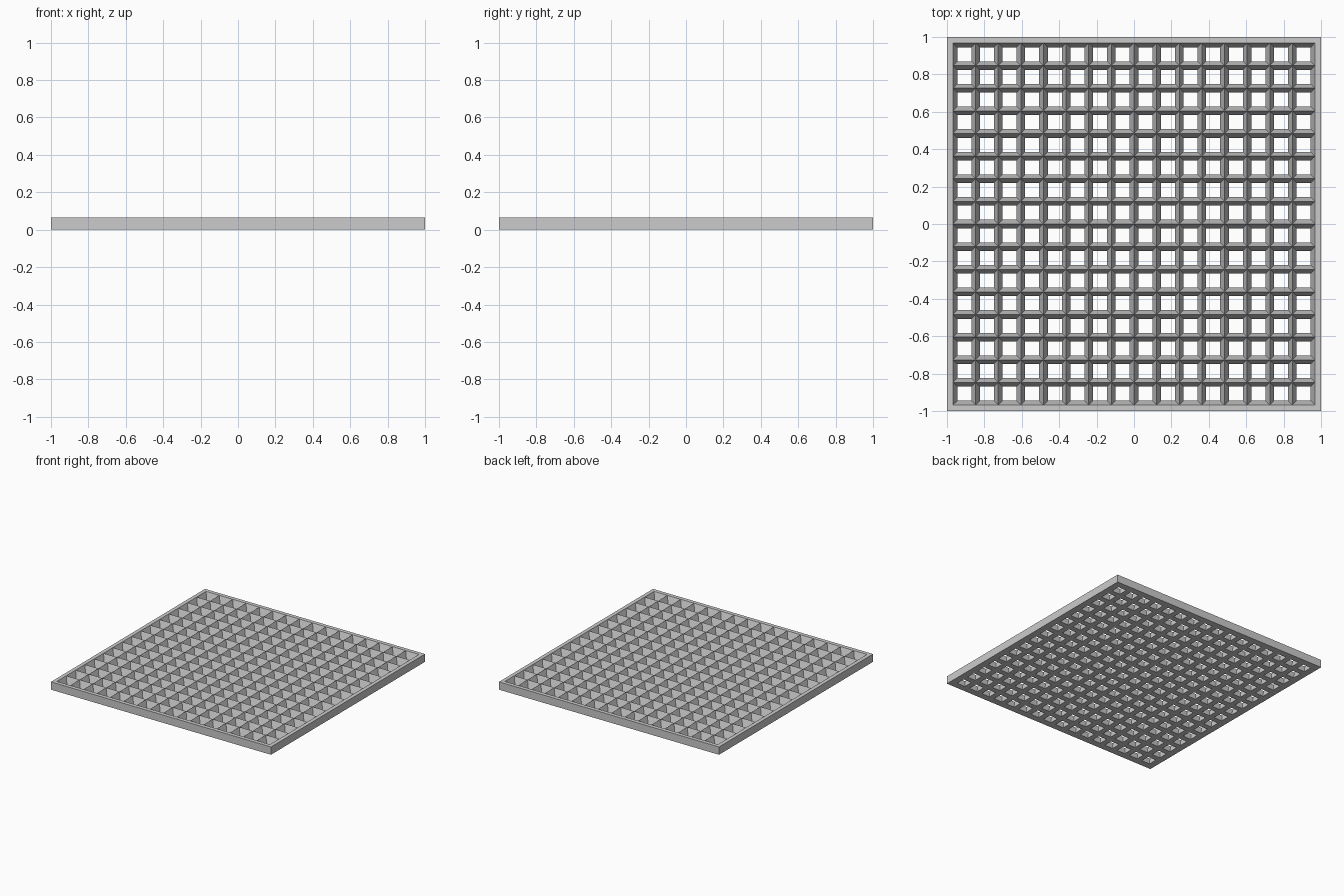
import bpy, bmesh

if "Cube" in bpy.data.objects:
    bpy.data.objects.remove(bpy.data.objects["Cube"])

N = 16            # cells per side
HEIGHT = 0.064
INNER = 0.968     # half width inside the flat rim
PITCH = 2 * INNER / N
HOLE = 0.0375     # half width of each opening

grey = bpy.data.materials.new("light grey")
grey.diffuse_color = (0.6, 0.6, 0.6, 1)
grey.use_nodes = True
grey.node_tree.nodes["Principled BSDF"].inputs["Base Color"].default_value = grey.diffuse_color


def square(bm, x, y, r, z):
    return [bm.verts.new((x + sx * r, y + sy * r, z))
            for sx, sy in ((-1, -1), (1, -1), (1, 1), (-1, 1))]


def bridge(bm, a, b):
    for i in range(4):
        j = (i + 1) % 4
        bm.faces.new((a[i], a[j], b[j], b[i]))


def finish(bm, name):
    bmesh.ops.remove_doubles(bm, verts=bm.verts, dist=0.0005)
    mesh = bpy.data.meshes.new(name)
    bm.to_mesh(mesh)
    bm.free()
    mesh.materials.append(grey)
    obj = bpy.data.objects.new(name, mesh)
    bpy.context.collection.objects.link(obj)


# Lattice: sharp-topped bars with sloping sides and a flat underside
bm = bmesh.new()
for ix in range(N):
    for iy in range(N):
        x = -INNER + (ix + 0.5) * PITCH
        y = -INNER + (iy + 0.5) * PITCH
        ridge = square(bm, x, y, PITCH / 2, HEIGHT)
        hole = square(bm, x, y, HOLE, 0)
        base = square(bm, x, y, PITCH / 2, 0)
        bridge(bm, ridge, hole)
        bridge(bm, hole, base)
finish(bm, "lattice")

# Square border: flat top, outer walls and flat underside
bm = bmesh.new()
top_in = square(bm, 0, 0, INNER, HEIGHT)
top_out = square(bm, 0, 0, 1, HEIGHT)
low_out = square(bm, 0, 0, 1, 0)
low_in = square(bm, 0, 0, INNER, 0)
bridge(bm, top_out, top_in)
bridge(bm, low_out, top_out)
bridge(bm, low_in, low_out)
finish(bm, "border_frame")
